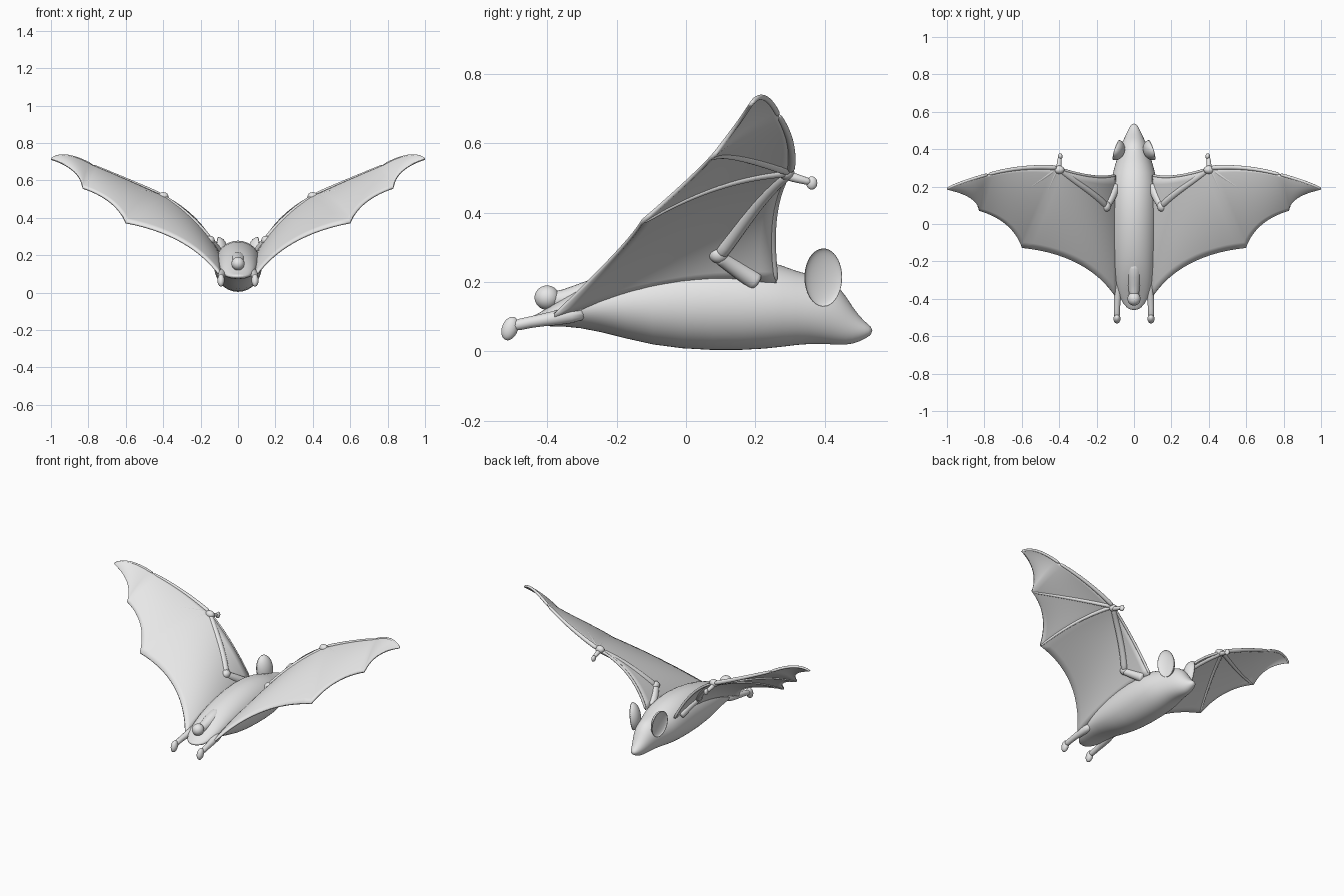
import bpy, bmesh, math
from mathutils import Vector, Matrix, Euler

if "Cube" in bpy.data.objects:
    bpy.data.objects.remove(bpy.data.objects["Cube"])

grey = bpy.data.materials.new("plain_grey")
grey.use_nodes = True
grey.diffuse_color = (0.8, 0.8, 0.8, 1)
grey.node_tree.nodes["Principled BSDF"].inputs["Base Color"].default_value = (0.8, 0.8, 0.8, 1)


def finish(name, bm, mirror=False, thickness=0, subdivide=0):
    """Turn a bmesh into a smooth object, with optional modifiers."""
    bmesh.ops.recalc_face_normals(bm, faces=bm.faces)
    for face in bm.faces:
        face.smooth = True
    mesh = bpy.data.meshes.new(name)
    bm.to_mesh(mesh)
    bm.free()
    mesh.materials.append(grey)
    obj = bpy.data.objects.new(name, mesh)
    bpy.context.collection.objects.link(obj)
    if thickness:
        solid = obj.modifiers.new("Thickness", 'SOLIDIFY')
        solid.thickness = thickness
        solid.offset = 0
    if subdivide:
        obj.modifiers.new("Smooth", 'SUBSURF').levels = subdivide
        obj.modifiers["Smooth"].render_levels = subdivide
    if mirror:
        obj.modifiers.new("Mirror", 'MIRROR').use_clip = False
    return obj


def skin(name, rings, **options):
    """Bridge a row of closed rings and cap both ends."""
    bm = bmesh.new()
    rows = [[bm.verts.new(p) for p in ring] for ring in rings]
    count = len(rows[0])
    for a, b in zip(rows, rows[1:]):
        for i in range(count):
            j = (i + 1) % count
            bm.faces.new((a[i], a[j], b[j], b[i]))
    bm.faces.new(rows[0])
    bm.faces.new(rows[-1])
    return finish(name, bm, **options)


def circle(count):
    return [(math.cos(math.tau * i / count), math.sin(math.tau * i / count))
            for i in range(count)]


def tube(name, points, radii, mirror=True):
    """Round limb along a path with a radius at each point."""
    points = [Vector(p) for p in points]
    rings = []
    for i, (p, r) in enumerate(zip(points, radii)):
        along = points[min(i + 1, len(points) - 1)] - points[max(i - 1, 0)]
        turn = along.to_track_quat('Z', 'Y')
        rings.append([p + turn @ Vector((c * r, s * r, 0)) for c, s in circle(10)])
    return skin(name, rings, mirror=mirror, subdivide=1)


def ellipsoid(name, centre, size, tilt=(0, 0, 0), mirror=True, hollow=0):
    """Ellipsoid; hollow folds its +x half inward to make a cup."""
    bm = bmesh.new()
    bmesh.ops.create_uvsphere(bm, u_segments=32, v_segments=20, radius=1)
    for v in bm.verts:
        if hollow and v.co.x > 0:
            v.co.x *= -hollow
    bm.transform(Matrix.LocRotScale(Vector(centre), Euler(tilt), Vector(size)))
    return finish(name, bm, mirror=mirror)


# Body and head: y, half width, bottom, top
sections = [
    (-.462, .02, .08, .095), (-.43, .06, .07, .105), (-.36, .09, .075, .15),
    (-.25, .105, .06, .215), (-.1, .125, .014, .26), (.08, .13, 0, .287),
    (.24, .125, .006, .266), (.32, .1, .02, .228), (.39, .08, .022, .217),
    (.44, .062, .018, .195), (.48, .042, .02, .125), (.515, .026, .036, .084),
    (.537, .012, .05, .07)]
skin("body", [[(w * c, y, (lo + hi) / 2 + (hi - lo) / 2 * s) for c, s in circle(28)]
              for y, w, lo, hi in sections], subdivide=1)

# Tail
tube("tail", [(0, -.18, .19), (0, -.28, .165), (0, -.36, .145), (0, -.4, .15)],
     [.05, .042, .03, .025], mirror=False)
ellipsoid("tail_knob", (0, -.4, .155), (.035, .036, .035), mirror=False)

# Wing panels: leading curve and trailing curve, each start, control, end
root = ((.1, .26, .2), (.09, -.4, .085))
wrist, low_tip = (.41, .3, .52), (.6, -.125, .375)
knuckle, high_tip = (.78, .265, .68), (.83, .075, .56)
tip = (1, .188, .713)
inner = ((root[0], (.2, .23, .42), wrist), (root[1], (.25, -.16, .31), low_tip))
middle = ((wrist, (.6, .315, .605), knuckle), (low_tip, (.65, .02, .5), high_tip))
outer = ((knuckle, (.93, .225, .765), tip), (high_tip, (.84, .155, .66), tip))


def bend(curve, t):
    a, b, c = (Vector(p) for p in curve)
    return a * (1 - t) ** 2 + b * 2 * t * (1 - t) + c * t * t


def wing_point(panel, u, v, drop=0):
    """Point on the arched wing: u runs outward, v runs front to back."""
    front, back = bend(panel[0], u), bend(panel[1], u)
    p = front.lerp(back, v)
    p.z += (front - back).length * .24 * v * (1 - v) - drop
    return p


bm = bmesh.new()
steps = 14
for panel in (inner, middle, outer):
    grid = [[bm.verts.new(wing_point(panel, i / steps, j / steps))
             for j in range(steps + 1)] for i in range(steps + 1)]
    for i in range(steps):
        for j in range(steps):
            bm.faces.new((grid[i][j], grid[i + 1][j], grid[i + 1][j + 1], grid[i][j + 1]))
bmesh.ops.remove_doubles(bm, verts=bm.verts, dist=.0005)
finish("wing_membranes", bm, mirror=True, thickness=.011)


# Wing bones follow the membrane's underside
def bone(name, panel, start, end, thick, thin, drop=.005):
    points, radii = [], []
    for i in range(11):
        t = i / 10
        u, v = (a + (b - a) * t for a, b in zip(start, end))
        points.append(wing_point(panel, u, v, drop))
        radii.append(thick + (thin - thick) * t)
    tube(name, points, radii)


elbow = (.2, .28)
bone("upper_arms", inner, (0, .08), elbow, .03, .022)
bone("forearms", inner, elbow, (1, 0), .022, .016)
bone("front_skin_edges", inner, (0, 0), (1, 0), .008, .008, 0)
bone("first_fingers", middle, (0, 0), (1, 0), .014, .009, 0)
bone("first_finger_ends", outer, (0, 0), (1, 0), .009, .007, 0)
bone("second_fingers", middle, (0, 0), (1, 1), .013, .006)
bone("third_fingers", middle, (0, 0), (0, 1), .013, .006)
ellipsoid("elbows", wing_point(inner, *elbow), (.025, .028, .025))
ellipsoid("wrists", (.4, .29, .515), (.028, .022, .022))

# Thumbs
tube("thumbs", [(.4, .28, .51), (.402, .33, .495), (.395, .365, .486)],
     [.018, .012, .011])
ellipsoid("thumb_tips", (.394, .362, .485), (.012, .016, .019))

# Legs and feet
tube("legs", [(.075, -.28, .115), (.088, -.38, .095), (.092, -.45, .085), (.091, -.51, .07)],
     [.03, .022, .016, .02])
ellipsoid("feet", (.091, -.507, .066), (.019, .023, .035), tilt=(-.35, 0, 0))

# Ears
ellipsoid("ears", (.095, .396, .213), (.045, .056, .084), tilt=(.06, .12, .3), hollow=.35)
